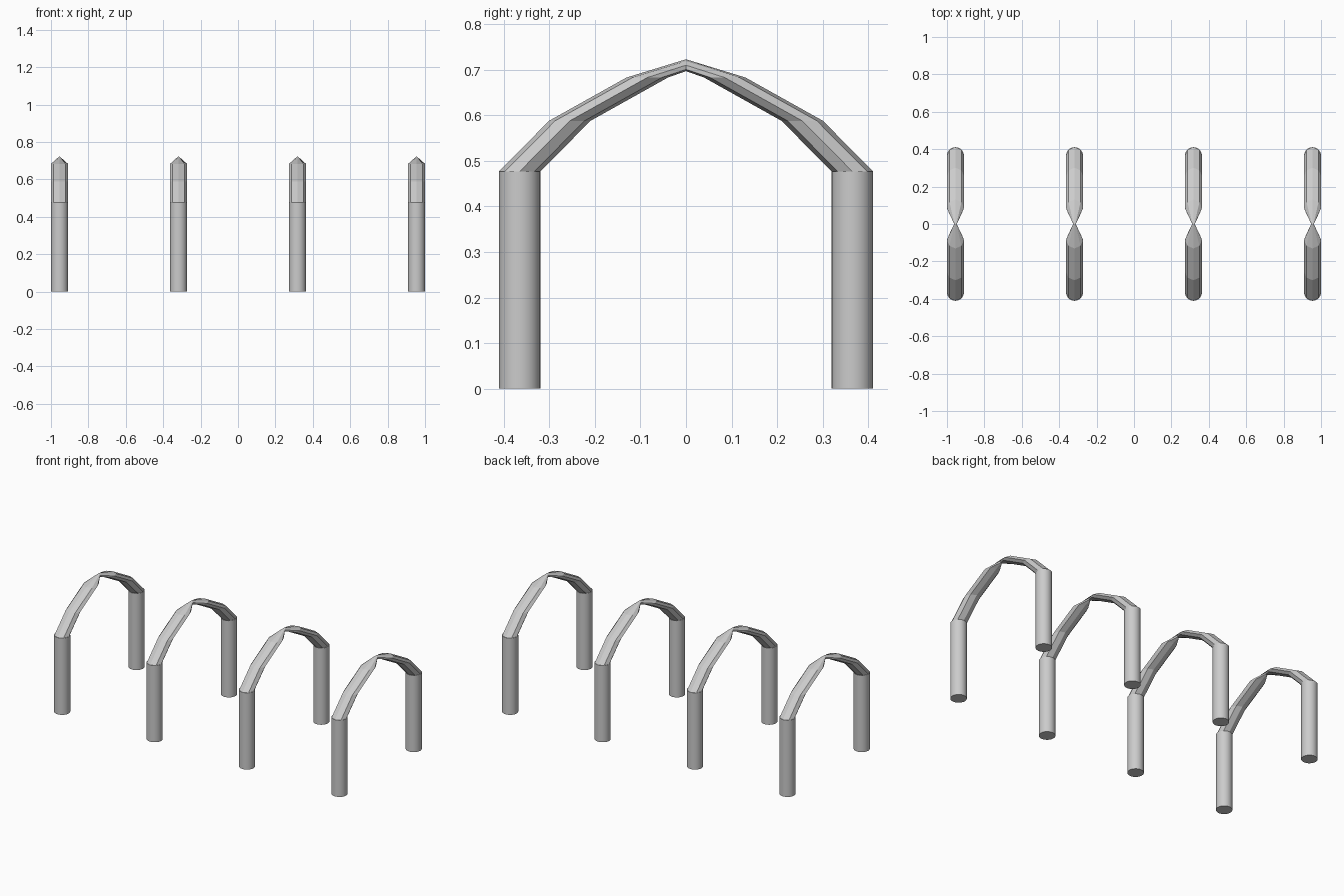
import bpy, bmesh, math

if "Cube" in bpy.data.objects:
    bpy.data.objects.remove(bpy.data.objects["Cube"])

R = 0.0455            # post radius
POST_Y = 0.365        # post distance from the centre line
POST_H = 0.477        # post height
FRAMES_X = [-0.9545, -0.318, 0.318, 0.9545]
LEVELS = [(POST_Y, POST_H), (0.255, 0.588), (0.085, 0.683)]   # ring centres (y, z)
SIDES = 8


def smooth(obj, angle):
    bpy.ops.object.select_all(action='DESELECT')
    obj.select_set(True)
    bpy.context.view_layer.objects.active = obj
    bpy.ops.object.shade_smooth_by_angle(angle=math.radians(angle))


def add_post(x, side):
    bpy.ops.mesh.primitive_cylinder_add(
        vertices=32, radius=R, depth=POST_H,
        location=(x, side * POST_Y, POST_H / 2))
    post = bpy.context.object
    post.name = "post"
    smooth(post, 35)


def level_ring(y, z, side):
    # horizontal octagon, one corner pointing outwards
    pts = []
    for i in range(SIDES):
        a = 2 * math.pi * i / SIDES
        pts.append((R * math.cos(a), side * (y + R * math.sin(a)), z))
    return pts


def peak_ring():
    # small upright octagon where both halves meet
    pts = []
    for i in range(SIDES):
        a = 2 * math.pi * i / SIDES
        pts.append((0.007 * math.cos(a), 0, 0.71 + 0.013 * math.sin(a)))
    return pts


def add_arch(x):
    rings = [level_ring(y, z, 1) for y, z in LEVELS]
    rings.append(peak_ring())
    rings += [level_ring(y, z, -1) for y, z in reversed(LEVELS)]
    bm = bmesh.new()
    loops = [[bm.verts.new(p) for p in ring] for ring in rings]
    for a, b in zip(loops, loops[1:]):
        for i in range(SIDES):
            j = (i + 1) % SIDES
            bm.faces.new((a[i], a[j], b[j], b[i]))
    bmesh.ops.recalc_face_normals(bm, faces=bm.faces)
    # the two outermost facets of each segment read as one soft strip
    bm.normal_update()
    mesh = bpy.data.meshes.new("arch")
    bm.to_mesh(mesh)
    bm.free()
    arch = bpy.data.objects.new("arch", mesh)
    arch.location.x = x
    bpy.context.collection.objects.link(arch)


# four identical hoops in a row
for fx in FRAMES_X:
    for s in (-1, 1):
        add_post(fx, s)
    add_arch(fx)
